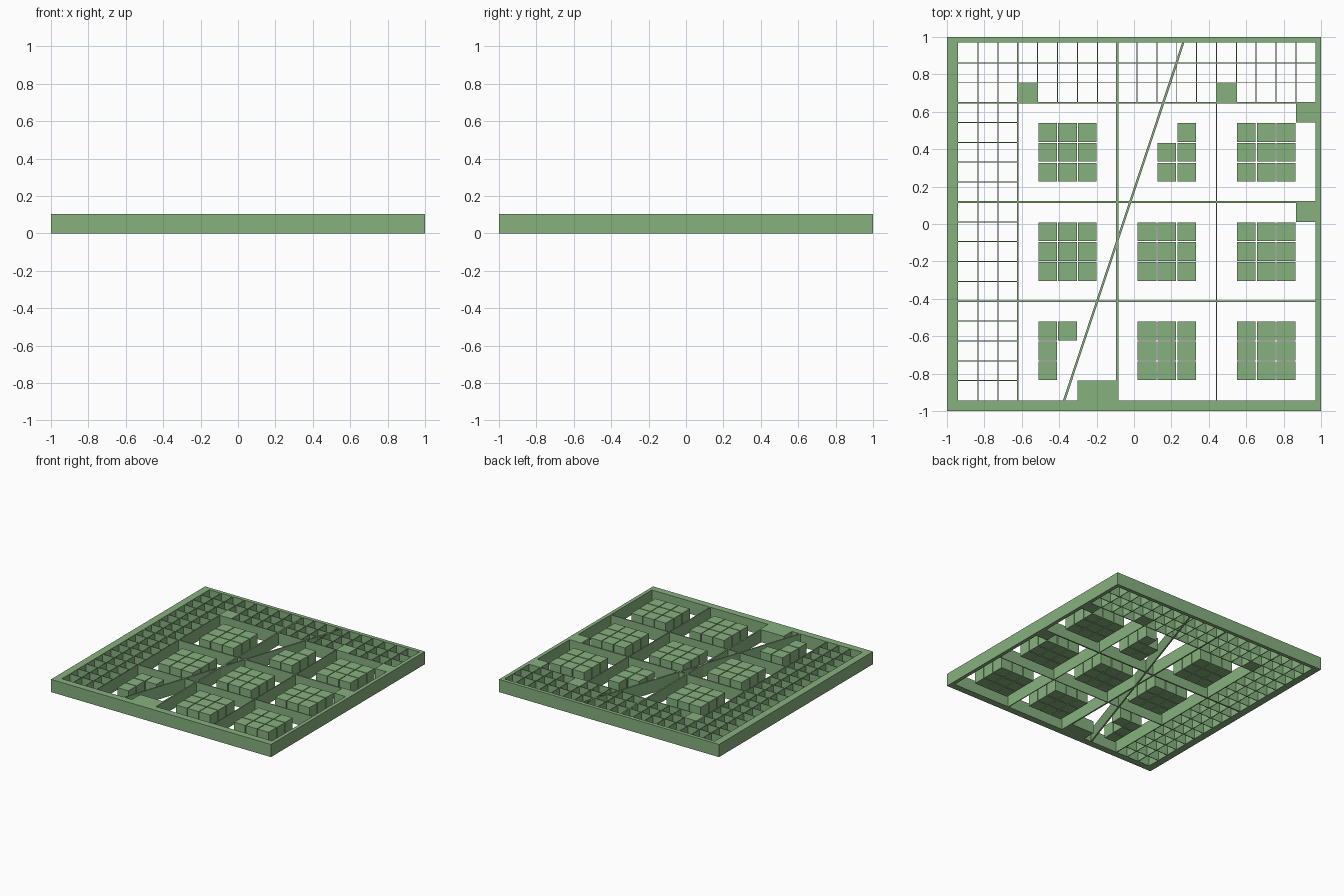
import bpy, bmesh, math
from mathutils import Matrix

if "Cube" in bpy.data.objects:
    bpy.data.objects.remove(bpy.data.objects["Cube"])

H = 0.104            # overall height
P = 0.1062           # grid pitch
OX, OY = -0.09, 0.118  # plot origin
L, R, B, T = -0.94, 0.97, -0.944, 0.97  # inner edges of the frame

green = bpy.data.materials.new("green")
green.diffuse_color = (0.24, 0.44, 0.21, 1)
green.use_nodes = True
green.node_tree.nodes["Principled BSDF"].inputs["Base Color"].default_value = green.diffuse_color


def gx(k):
    return OX + k * P


def gy(k):
    return OY + k * P


def box(bm, x0, x1, y0, y1, angle=0.0):
    m = (Matrix.Translation(((x0 + x1) / 2, (y0 + y1) / 2, H / 2))
         @ Matrix.Rotation(angle, 4, 'Z')
         @ Matrix.Diagonal((x1 - x0, y1 - y0, H, 1)))
    bmesh.ops.create_cube(bm, size=1, matrix=m)


def finish(bm, name):
    me = bpy.data.meshes.new(name)
    bm.to_mesh(me)
    bm.free()
    me.materials.append(green)
    bpy.context.collection.objects.link(bpy.data.objects.new(name, me))


# Outer frame: a mitred ring extruded upward
bm = bmesh.new()
outer = [bm.verts.new((x, y, 0)) for x, y in ((-1, -1), (1, -1), (1, 1), (-1, 1))]
inner = [bm.verts.new((x, y, 0)) for x, y in ((L, B), (R, B), (R, T), (L, T))]
for i in range(4):
    j = (i + 1) % 4
    bm.faces.new((outer[i], outer[j], inner[j], inner[i]))
ext = bmesh.ops.extrude_face_region(bm, geom=bm.faces[:], use_keep_orig=True)
for v in ext["geom"]:
    if isinstance(v, bmesh.types.BMVert):
        v.co.z = H
bmesh.ops.recalc_face_normals(bm, faces=bm.faces[:])
finish(bm, "outer_frame")

# Fine grid ribs in the left and top bands
w = 0.0025
bm = bmesh.new()
for k in range(-7, 10):
    if k not in (-5, 0, 5):
        box(bm, gx(k) - w, gx(k) + w, B if k < -5 else gy(5), T)
for k in range(-9, 8):
    if k not in (-5, 0, 5):
        box(bm, L, R if k > 5 else gx(-5), gy(k) - w, gy(k) + w)
finish(bm, "fine_grid_ribs")

# Long divider ribs at every fifth line
w = 0.0035
bm = bmesh.new()
for k in (-5, 5):
    box(bm, gx(k) - w, gx(k) + w, B, T)
    box(bm, L, R, gy(k) - w, gy(k) + w)
finish(bm, "divider_ribs")

# Main cross ribs
w = 0.006
bm = bmesh.new()
box(bm, OX - w, OX + w, B, T)
box(bm, L, R, OY - w, OY + w)
finish(bm, "cross_ribs")

# Slanted rib across the board
bm = bmesh.new()
cx, cy, dx, dy = -0.055, 0.013, 0.637, T - B
length = math.hypot(dx, dy)
box(bm, cx - length / 2, cx + length / 2, cy - w, cy + w, math.atan2(dy, dx))
finish(bm, "slanted_rib")

# Cube clusters, with a few cubes missing from two of them
missing = {(1, j) for j in (1, 2, 3)} | {(2, 3)}
missing |= {(-2, j) for j in (-7, -8, -9)} | {(-3, -8), (-3, -9)}
g = 0.003
bm = bmesh.new()
for i0 in (-4, 1, 6):
    for j0 in (-9, -4, 1):
        for i in range(i0, i0 + 3):
            for j in range(j0, j0 + 3):
                if (i, j) not in missing:
                    box(bm, gx(i) + g, gx(i + 1) - g, gy(j) + g, gy(j + 1) - g)
finish(bm, "cube_clusters")

# Single cubes standing against the ribs and frame
bm = bmesh.new()
for i, j in ((-5, 5), (5, 5), (9, 4), (9, -1), (-2, -10), (-1, -10)):
    box(bm, gx(i), gx(i + 1), gy(j), gy(j + 1))
finish(bm, "single_cubes")
